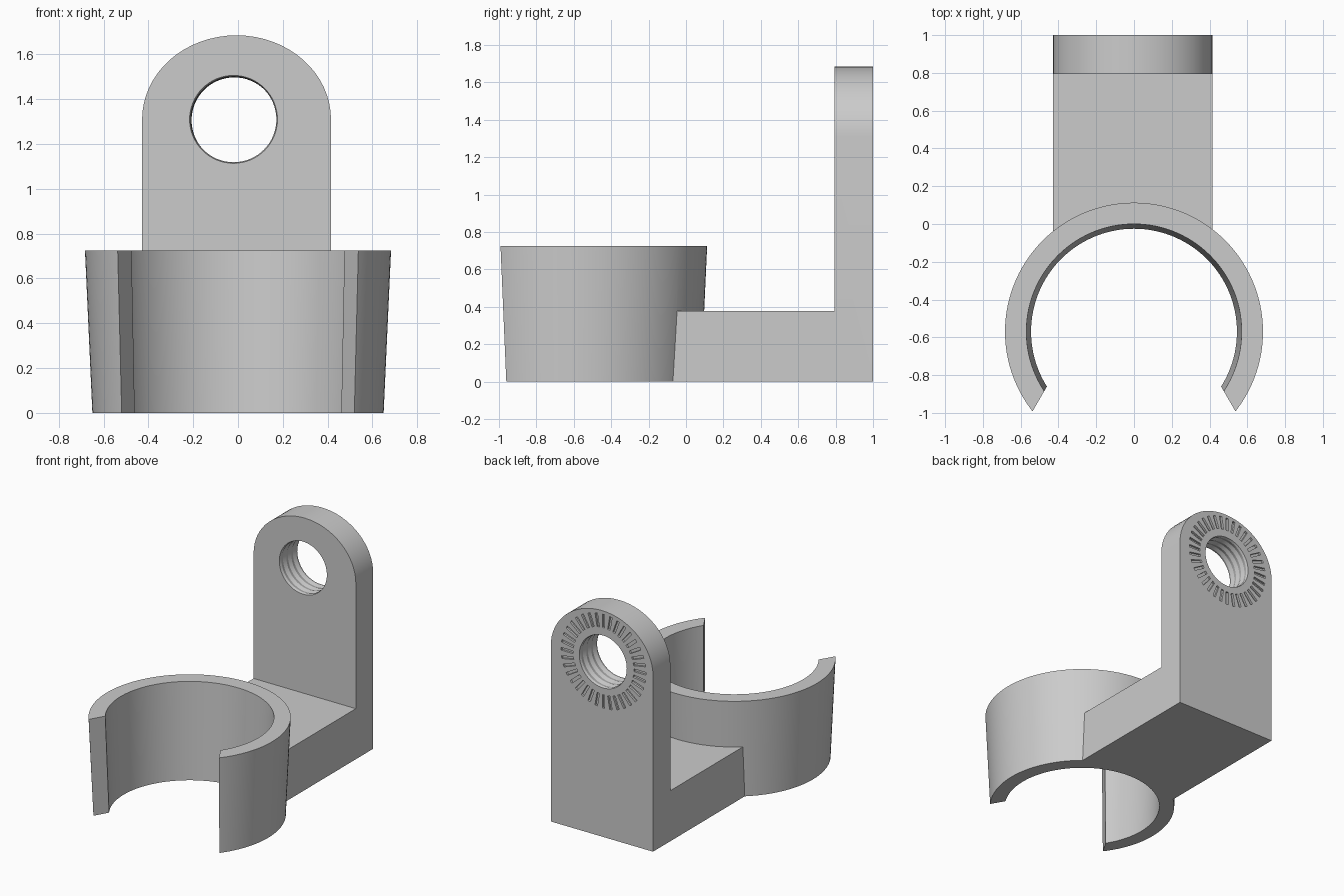
import bpy, bmesh
from math import sin, cos, pi, sqrt
from mathutils import Matrix, Vector

if "Cube" in bpy.data.objects:
    bpy.data.objects.remove(bpy.data.objects["Cube"])

CY = -0.57            # clip centre
HX, HZ = -0.02, 1.31  # eyelet centre


def to_object(name, bm):
    bmesh.ops.recalc_face_normals(bm, faces=bm.faces)
    me = bpy.data.meshes.new(name)
    bm.to_mesh(me)
    bm.free()
    ob = bpy.data.objects.new(name, me)
    bpy.context.collection.objects.link(ob)
    return ob


def loft(name, sections):
    """Closed solid skinned through equal-length point loops."""
    bm = bmesh.new()
    loops = [[bm.verts.new(p) for p in s] for s in sections]
    n = len(loops[0])
    for a, b in zip(loops, loops[1:]):
        for i in range(n):
            j = (i + 1) % n
            bm.faces.new((a[i], a[j], b[j], b[i]))
    bm.faces.new(loops[0])
    bm.faces.new(loops[-1])
    return to_object(name, bm)


def circle(r, n=120):
    return [(r * cos(2 * pi * i / n), r * sin(2 * pi * i / n)) for i in range(n)]


def cone(name, r0, r1, z0, z1):
    return loft(name, [[(x, y + CY, z) for x, y in circle(r)]
                       for r, z in ((r0, z0), (r1, z1))])


def boolean(target, tool, op):
    m = target.modifiers.new(op, 'BOOLEAN')
    m.operation, m.solver, m.object = op, 'EXACT', tool
    bpy.context.view_layer.objects.active = target
    bpy.ops.object.modifier_apply(modifier=m.name)
    bpy.data.objects.remove(tool)


# L-shaped arm with elliptical eyelet top
X0, X1 = -0.428, 0.415
xc, a = (X0 + X1) / 2, (X1 - X0) / 2
outline = [(X0, 0), (X1, 0)] + [
    (xc + a * cos(pi * i / 32), 1.31 + 0.375 * sin(pi * i / 32)) for i in range(33)]
bracket = loft("clip_bracket", [[(x, y, z) for x, z in outline] for y in (0.795, 1.0)])
foot = [(-0.1, 0), (0.9, 0), (0.9, 0.377), (-0.1, 0.377)]
boolean(bracket, loft("foot", [[(x, y, z) for y, z in foot] for x in (X0, X1)]), 'UNION')

# tapered clip ring, bored and opened at the front
boolean(bracket, cone("ring", 0.65, 0.683, 0, 0.725), 'UNION')
s = (0.57 - 0.545) / 0.725
boolean(bracket, cone("bore", 0.545 - 0.1 * s, 0.57 + 0.1 * s, -0.1, 0.825), 'DIFFERENCE')
wedge = [(0, -0.065), (0.82, -1.48), (-0.82, -1.48)]
boolean(bracket, loft("opening", [[(x, y, z) for x, y in wedge] for z in (-0.1, 0.9)]),
        'DIFFERENCE')

# threaded hole: a stack of shallow V grooves
sections = []
for k in range(9):
    y = 0.785 + k * 0.0283
    r = 0.199 if k % 2 == 0 else 0.191
    dx = (y - 0.795) * 0.02
    sections.append([(HX + dx + u, y, HZ - dx + v) for u, v in circle(r, 64)])
boolean(bracket, loft("thread", sections), 'DIFFERENCE')

# ring of radial locking grooves on the rear face
bm = bmesh.new()
for i in range(36):
    mat = (Matrix.Translation((HX, 1.0, HZ)) @ Matrix.Rotation(2 * pi * i / 36, 4, 'Y')
           @ Matrix.Translation((0.3, 0, 0)) @ Matrix.Diagonal((0.1, 0.03, 0.02, 1)))
    bmesh.ops.create_cube(bm, size=1, matrix=mat)
boolean(bracket, to_object("grooves", bm), 'DIFFERENCE')

bracket.select_set(True)
bpy.context.view_layer.objects.active = bracket
bpy.ops.object.shade_smooth_by_angle(angle=0.35)
